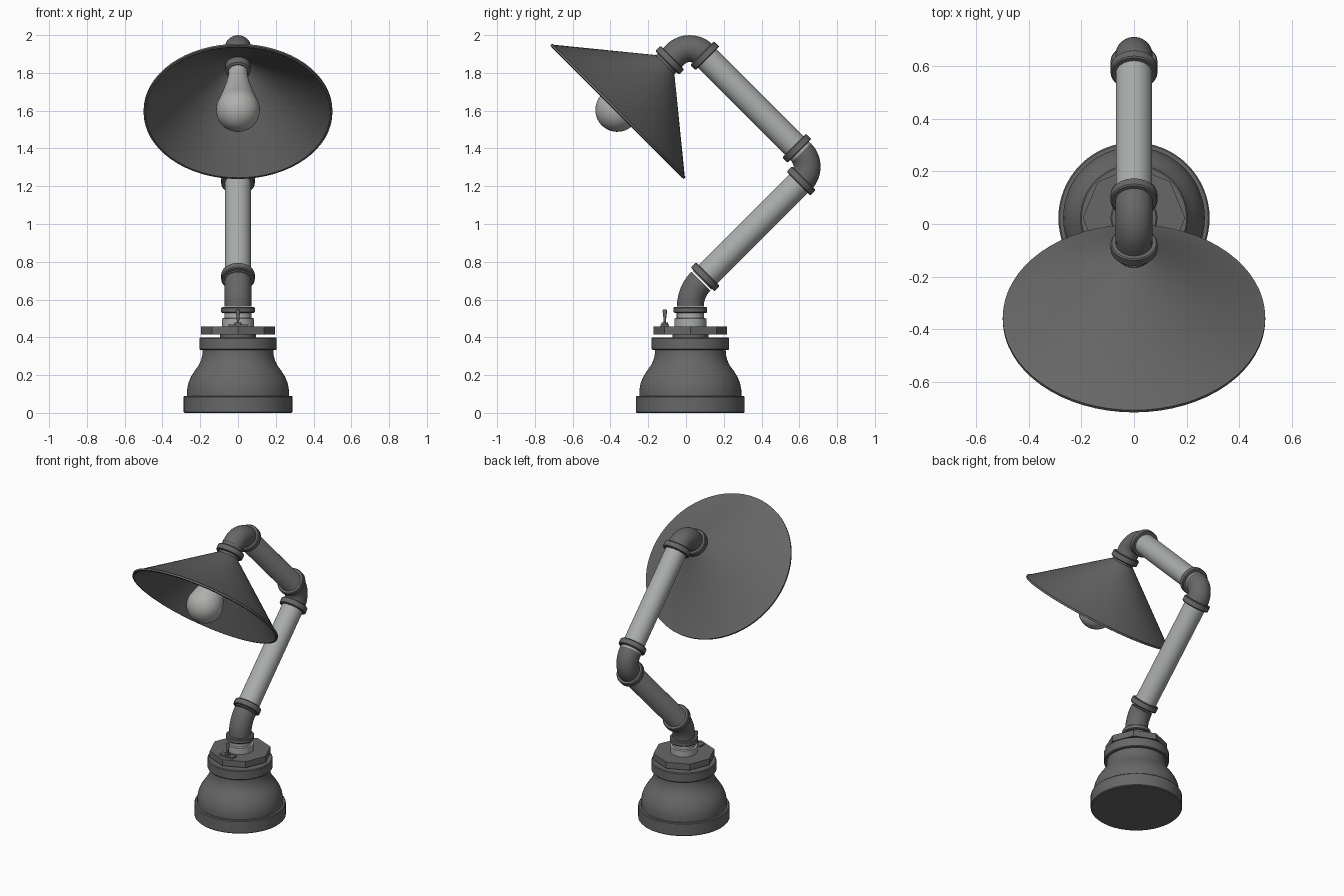
import bpy, bmesh, math
from mathutils import Vector

if "Cube" in bpy.data.objects:
    bpy.data.objects.remove(bpy.data.objects["Cube"])

def material(name, c):
    m = bpy.data.materials.new(name)
    m.diffuse_color = (*c, 1)
    m.use_nodes = True
    m.node_tree.nodes["Principled BSDF"].inputs["Base Color"].default_value = m.diffuse_color
    return m

DARK = material("dark iron", (0.135, 0.135, 0.135))
LIGHT = material("galvanised steel", (0.40, 0.42, 0.41))
GLASS = material("bulb glass", (0.43, 0.43, 0.42))
CY = 0.023                      # y of the base axis
UP = Vector((0, 0, 1))
BACK_UP = Vector((0, 1, 1)).normalized()
FRONT_UP = Vector((0, -1, 1)).normalized()
FRONT_DOWN = -BACK_UP

def finish(bm, name, mat):
    bmesh.ops.remove_doubles(bm, verts=bm.verts, dist=1e-5)
    bmesh.ops.recalc_face_normals(bm, faces=bm.faces)
    me = bpy.data.meshes.new(name)
    bm.to_mesh(me)
    bm.free()
    ob = bpy.data.objects.new(name, me)
    bpy.context.collection.objects.link(ob)
    me.materials.append(mat)
    bpy.ops.object.select_all(action='DESELECT')
    ob.select_set(True)
    bpy.context.view_layer.objects.active = ob
    bpy.ops.object.shade_smooth_by_angle(angle=math.radians(32))
    return ob

def skin(bm, rings):
    n = len(rings[0])
    for a, b in zip(rings, rings[1:]):
        for i in range(n):
            j = (i + 1) % n
            bm.faces.new((a[i], a[j], b[j], b[i]))

def lathe(name, mat, profile, origin, axis=UP, segs=48):
    """Spin (radius, distance) points around an axis; ends are closed."""
    q = UP.rotation_difference(axis)
    o = Vector(origin)
    pts = [(0, profile[0][1])] + list(profile) + [(0, profile[-1][1])]
    pts = [p for i, p in enumerate(pts) if i == 0 or p != pts[i - 1]]
    bm = bmesh.new()
    rings = []
    for r, s in pts:
        rings.append([bm.verts.new(o + q @ Vector((r * math.cos(t), r * math.sin(t), s)))
                      for t in (2 * math.pi * k / segs for k in range(segs))])
    skin(bm, rings)
    return finish(bm, name, mat)

def pipe(name, mat, a, b, r):
    a, b = Vector(a), Vector(b)
    return lathe(name, mat, [(r, 0), (r, (b - a).length)], a, (b - a).normalized())

def collar(name, p, axis, r=0.089, t=0.04):
    return lathe(name, DARK, [(r - .005, -t/2), (r, -t/2 + .005), (r, t/2 - .005), (r - .005, t/2)], p, axis)

def elbow(name, corner, d0, d1, R, r=0.071, segs=40, steps=16):
    """Bent pipe from direction d0 to d1 around a corner in the yz plane."""
    corner = Vector(corner)
    ang = d0.angle(d1)
    tan = R * math.tan(ang / 2)
    start = corner - d0 * tan
    side = (d1 - d0 * d0.dot(d1)).normalized()
    centre = start + side * R
    bm = bmesh.new()
    rings = []
    for k in range(steps + 1):
        t = ang * k / steps
        out = d0 * math.sin(t) - side * math.cos(t)
        c = centre + out * R
        rings.append([bm.verts.new(c + out * r * math.cos(u) + Vector((r * math.sin(u), 0, 0)))
                      for u in (2 * math.pi * i / segs for i in range(segs))])
    skin(bm, rings)
    bm.faces.new(rings[0])
    bm.faces.new(rings[-1])
    return finish(bm, name, DARK)

# Base: foot ring, bell, neck ring
lathe("base_foot", DARK, [(.283, 0), (.288, .005), (.288, .085), (.283, .09)], (0, CY, 0), segs=64)
lathe("base_bell", DARK, [(.27, .085), (.27, .12), (.264, .155), (.25, .19), (.228, .225), (.208, .252),
                          (.195, .28), (.188, .31), (.187, .34)], (0, CY, 0), segs=64)
lathe("neck_ring", DARK, [(.2, .333), (.205, .338), (.205, .395), (.2, .4)], (0, CY, 0), segs=64)
lathe("bushing_core", DARK, [(.095, .39), (.095, .42)], (0, CY, 0))
lathe("octagon_plate", DARK, [(.195, .414), (.195, .457)], (0, CY, 0), segs=8)

# Threaded nipple above the plate
lathe("nipple", LIGHT, [(.085, .455), (.085, .5), (.072, .502), (.072, .54)], (0, CY, 0))

# Toggle switch
bm = bmesh.new()
bmesh.ops.create_cube(bm, size=1)
for v in bm.verts:
    v.co = Vector((v.co.x * .1, v.co.y * .045 - .112, v.co.z * .012 + .462))
finish(bm, "switch_plate", DARK)
lathe("switch_nut", DARK, [(.018, .46), (.018, .478)], (0, -.112, 0), segs=12)
lathe("switch_lever", DARK, [(.006, .47), (.007, .5), (.012, .538), (.009, .548)], (0, -.112, 0), segs=16)

# Elbows and their collars
elbow("lower_elbow", (0, CY, .641), UP, BACK_UP, .19)
elbow("middle_elbow", (0, .685, 1.303), BACK_UP, FRONT_UP, .105)
elbow("top_elbow", (0, .019, 1.972), FRONT_UP, FRONT_DOWN, .105)
collar("lower_elbow_bottom_collar", (0, CY, .545), UP, t=.032)
collar("lower_elbow_top_collar", (0, .102, .720), BACK_UP)
collar("middle_elbow_bottom_collar", (0, .610, 1.228), BACK_UP)
collar("middle_elbow_top_collar", (0, .587, 1.401), FRONT_UP)
collar("top_elbow_back_collar", (0, .100, 1.891), FRONT_UP)
collar("top_elbow_front_collar", (0, -.086, 1.867), FRONT_DOWN)

# Straight arms
pipe("lower_arm", LIGHT, (0, .085, .703), (0, .612, 1.230), .0695)
pipe("upper_arm", LIGHT, (0, .612, 1.376), (0, .092, 1.896), .0695)
pipe("shade_stub", DARK, (0, -.05, 1.903), (0, -.11, 1.843), .07)

# Conical shade with a thin rolled rim
lathe("shade", DARK, [(.07, 0), (.49, .343), (.5, .346), (.5, .358), (.489, .36), (.066, .012)],
      (0, -.111, 1.845), FRONT_DOWN, 64)

# Bulb and socket, distances measured from the rim centre
RIM = (0, -.364, 1.604)
lathe("bulb_socket", DARK, [(.066, -.35), (.066, -.29), (.058, -.285)], RIM, FRONT_DOWN)
ball = [(.116 * math.cos(math.radians(a)), .116 * math.sin(math.radians(a))) for a in range(-25, 90, 8)]
lathe("bulb", GLASS, [(.05, -.3), (.052, -.25), (.064, -.19), (.083, -.12)] + ball, RIM, FRONT_DOWN)
